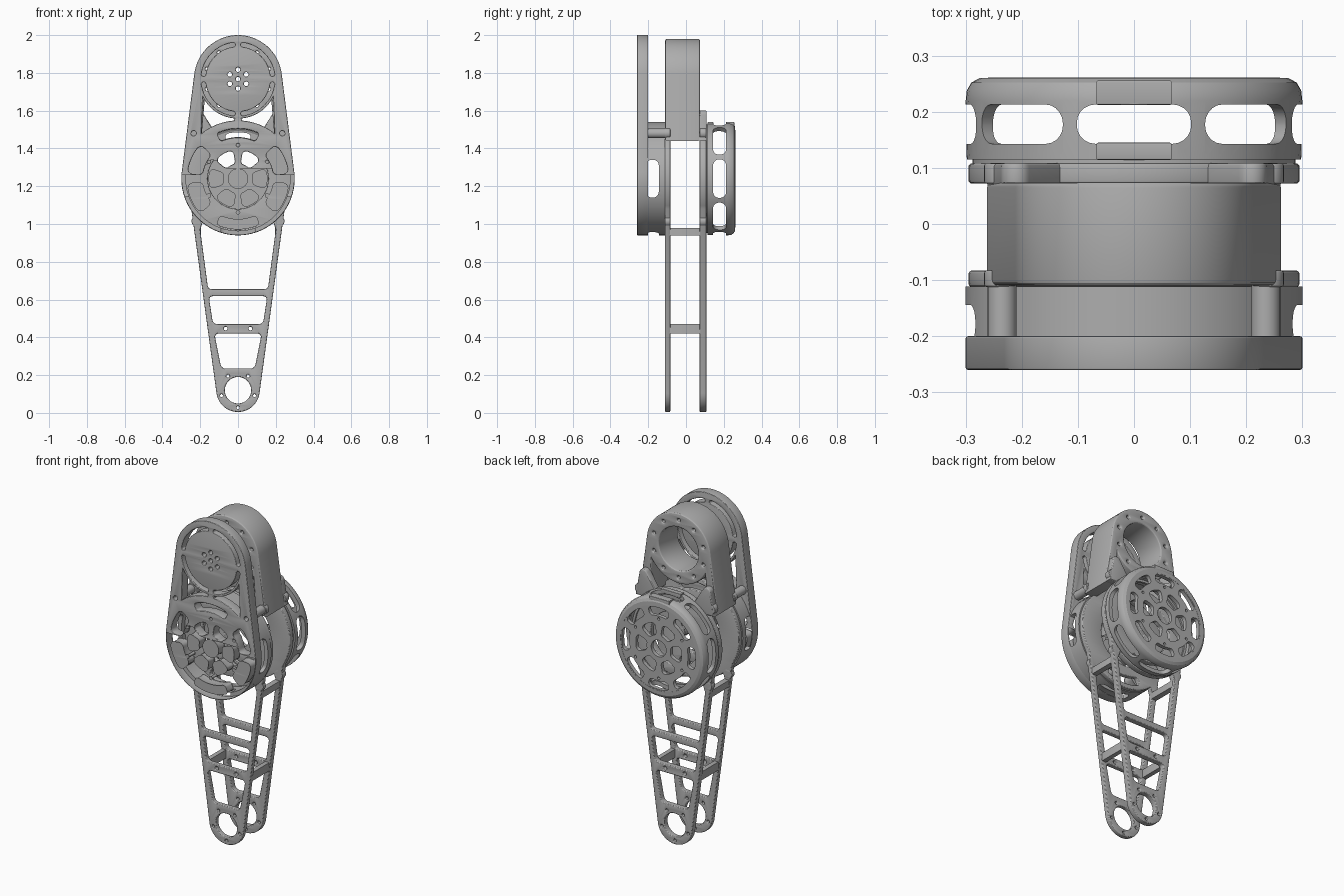
import bpy, bmesh
from math import sin, cos, pi, radians
from mathutils import Matrix, Vector

cube = bpy.data.objects.get("Cube")
if cube:
    bpy.data.objects.remove(cube)

metal = bpy.data.materials.new("machined_grey")
metal.use_nodes = True
COL = (0.42, 0.42, 0.42, 1)
metal.diffuse_color = COL
metal.node_tree.nodes["Principled BSDF"].inputs["Base Color"].default_value = COL

HUB, TOP, FOOT = 1.24, 1.767, 0.12      # axis heights of motor, pulley and foot
SHARP = radians(25)


# ---- outline helpers, all in the x-z plane ----
def arc(cz, r, a0, a1, n=24, cx=0):
    return [(cx + r * cos(radians(a0 + (a1 - a0) * i / n)),
             cz + r * sin(radians(a0 + (a1 - a0) * i / n))) for i in range(n + 1)]


def circle(cx, cz, r, n=24):
    return arc(cz, r, 0, 360, n, cx)[:-1]


def soften(pts, r):
    """Round every corner of a polygon."""
    out = []
    for i, p in enumerate(pts):
        p, a, b = Vector(p), Vector(pts[i - 1]), Vector(pts[(i + 1) % len(pts)])
        s, e = p + (a - p).normalized() * r, p + (b - p).normalized() * r
        for k in range(6):
            t = k / 5
            out.append(tuple(s * (1 - t) ** 2 + p * 2 * t * (1 - t) + e * t * t))
    return out


def round_rect(w, h, r):
    """Rounded rectangle from half sizes, with its long edges subdivided."""
    pts = []
    for cx, cz, a in ((w - r, h - r, 0), (r - w, h - r, 90), (r - w, r - h, 180), (w - r, r - h, 270)):
        pts += arc(cz, r, a, a + 90, 5, cx)
        if a in (0, 180):
            edge = pts[-1][1]
            pts += [(cx * (1 - k / 5), edge) for k in range(1, 10)]
    return pts


def sector(cz, r0, r1, mid, half, r=0.015):
    """Rounded slot bent around an axis."""
    rm, h = (r0 + r1) / 2, (r1 - r0) / 2
    return [((rm + v) * cos(radians(mid) + u / rm), cz + (rm + v) * sin(radians(mid) + u / rm))
            for u, v in round_rect(radians(half) * rm, h, min(r, h * 0.95))]


def ring_of(cz, r, hole, count, start=0):
    return [circle(r * cos(a), cz + r * sin(a), hole, 16)
            for a in (radians(start) + 2 * pi * i / count for i in range(count))]


def mirror(pts):
    return [(-x, z) for x, z in pts]


# ---- solid helpers ----
def finish(name, me):
    me.materials.clear()
    me.materials.append(metal)
    me.shade_smooth()
    me.set_sharp_from_angle(angle=SHARP)
    ob = bpy.data.objects.new(name, me)
    bpy.context.collection.objects.link(ob)
    return ob


def baked(ob):
    bpy.context.view_layer.update()
    return bpy.data.meshes.new_from_object(ob.evaluated_get(bpy.context.evaluated_depsgraph_get()))


def prism(name, outline, y0, y1, holes=(), bevel=0.0):
    """Plate with holes, running from y0 to y1."""
    cu = bpy.data.curves.new(name, 'CURVE')
    cu.dimensions, cu.fill_mode = '2D', 'BOTH'
    cu.extrude = (y1 - y0) / 2 - bevel
    cu.bevel_depth, cu.bevel_resolution, cu.offset = bevel, 2, -bevel
    for pts in [outline, *holes]:
        sp = cu.splines.new('POLY')
        sp.points.add(len(pts) - 1)
        for p, (x, z) in zip(sp.points, pts):
            p.co = (x, z, 0, 1)
        sp.use_cyclic_u = True
    tmp = bpy.data.objects.new(name, cu)
    bpy.context.collection.objects.link(tmp)
    me = baked(tmp)
    bpy.data.objects.remove(tmp)
    me.transform(Matrix.Translation((0, (y0 + y1) / 2, 0)) @ Matrix.Rotation(pi / 2, 4, 'X'))
    bm = bmesh.new()
    bm.from_mesh(me)
    bmesh.ops.remove_doubles(bm, verts=bm.verts, dist=1e-5)
    bmesh.ops.recalc_face_normals(bm, faces=bm.faces)
    bm.to_mesh(me)
    bm.free()
    return finish(name, me)


def lathe(name, profile):
    """Closed (radius, y) profile turned about the motor axis."""
    bm = bmesh.new()
    vs = [bm.verts.new((r, y, 0)) for r, y in profile]
    es = [bm.edges.new((vs[i - 1], vs[i])) for i in range(len(vs))]
    bmesh.ops.spin(bm, geom=vs + es, cent=(0, 0, 0), axis=(0, 1, 0), angle=2 * pi, steps=72)
    bmesh.ops.remove_doubles(bm, verts=bm.verts, dist=1e-5)
    bmesh.ops.recalc_face_normals(bm, faces=bm.faces)
    bmesh.ops.translate(bm, verts=bm.verts, vec=(0, 0, HUB))
    me = bpy.data.meshes.new(name)
    bm.to_mesh(me)
    bm.free()
    return finish(name, me)


def cut_windows(wall, angles, y, half_w, half_h, r):
    """Cut rounded windows radially through a drum wall."""
    for a in map(radians, angles):
        c = prism("window_cutter", round_rect(half_w, half_h, r), 0.2, 0.4)
        c.hide_render = True
        c.matrix_world = Matrix(((-sin(a), cos(a), 0, 0), (0, 0, 1, y),
                                 (cos(a), sin(a), 0, HUB), (0, 0, 0, 1)))
        m = wall.modifiers.new("cut", 'BOOLEAN')
        m.operation, m.object, m.solver = 'DIFFERENCE', c, 'EXACT'
        wall.data = baked(wall)
        wall.modifiers.clear()
        bpy.data.objects.remove(c)
    wall.data.set_sharp_from_angle(angle=SHARP)


def box(name, x0, x1, y0, y1, z0, z1, bevel=0.004):
    return prism(name, [(x0, z0), (x1, z0), (x1, z1), (x0, z1)], y0, y1, (), bevel)


# ---- spoked pattern shared by both motor covers ----
spokes = [circle(0, HUB, 0.05)]
spokes += [sector(HUB, 0.08, 0.152, a, 20, 0.02) for a in range(0, 360, 60)]
spokes += ring_of(HUB, 0.178, 0.008, 6, 30)

# ---- front cover: tapered frame with pulley disc ----
outline = arc(TOP, 0.233, 7, 173, 40) + arc(HUB, 0.3, 173, 367, 56)
holes = spokes + [sector(HUB, 0.218, 0.265, a, 25) for a in (90, 270)]
holes += [sector(HUB, 0.19, 0.268, a, 18, 0.025) for a in (24, 156, 204, 336)]
holes += [sector(TOP, 0.173, 0.195, a, 40, 0.01) for a in (45, 135, 225, 315)]
side_gap = arc(TOP, 0.209, 265, 207, 16) + arc(HUB, 0.308, 129, 94, 12)
holes += [side_gap, mirror(side_gap)]
holes += [circle(0, TOP, 0.012, 16)] + ring_of(TOP, 0.05, 0.012, 6, 30)
holes += [circle(s * 0.235, 1.48, 0.013, 16) for s in (-1, 1)]
prism("front_cover", outline, -0.26, -0.2, holes, 0.004)

# ---- front drum wall ----
drum = prism("front_drum_wall", circle(0, HUB, 0.3, 72), -0.203, -0.111, [circle(0, HUB, 0.276, 72)])
cut_windows(drum, (0, 180, 270), -0.178, 0.1, 0.034, 0.03)
for s in (-1, 1):
    prism("cover_post", circle(s * 0.235, 1.48, 0.026), -0.203, -0.1)

# ---- two leg plates joined by cross members ----
leg = arc(FOOT, 0.115, 188, 352, 24) + arc(HUB, 0.295, -33, 213, 60)


def bay(z0, w0, z1, w1):
    return soften([(-w0, z0), (w0, z0), (w1, z1), (-w1, z1)], 0.025)


# the tallest bay follows the round motor flange along its top
corner = soften([(0, 0.655), (0.158, 0.655), (0.203, 0.985)], 0.02)[6:12]
tall_bay = mirror(corner)[::-1] + corner + [(0.2, 0.97)] + arc(HUB, 0.297, 309, 231, 24) + [(-0.2, 0.97)]
openings = [bay(0.235, 0.088, 0.42, 0.125), bay(0.47, 0.132, 0.618, 0.155), tall_bay,
            circle(0, FOOT, 0.07, 32), circle(0, HUB, 0.16, 48)]
openings += [sector(HUB, 0.22, 0.268, a, 25) for a in (90, 270)]
openings += [circle(s * 0.065, 0.446, 0.01, 16) for s in (-1, 1)]
openings += ring_of(FOOT, 0.092, 0.008, 5, 270)
for name, y0, y1 in (("front_leg_plate", -0.112, -0.083), ("back_leg_plate", 0.072, 0.108)):
    prism(name, leg, y0, y1, openings, 0.006)
    for s in (-1, 1):
        for x, z in ((0.217, 1.015), (0.238, 1.48)):
            prism("plate_lug", circle(s * x, z, 0.029), y0, y1, [circle(s * x, z, 0.011, 16)], 0.004)
for s in (-1, 1):
    box("lower_cross_member", *sorted((s * 0.13, s * 0.157)), -0.09, 0.09, 0.42, 0.47)
    box("upper_cross_member", *sorted((s * 0.195, s * 0.228)), -0.09, 0.09, 0.94, 0.98)

# ---- upper housing with bore ----
shell = arc(TOP, 0.213, 6, 174, 40) + [(-0.262, 1.44), (-0.195, 1.44)]
shell += arc(TOP, 0.208, 212, 328, 24) + [(0.195, 1.44), (0.262, 1.44)]
prism("upper_housing", shell, -0.11, 0.074,
      [circle(0, TOP, 0.13, 48)] + ring_of(TOP, 0.172, 0.009, 10, 18), 0.01)
for s in (-1, 1):
    ear = arc(1.575, 0.027, 0, 150, 12, 0.21) + [(0.13, 1.5), (0.19, 1.44), (0.262, 1.44)]
    prism("housing_ear", ear if s > 0 else mirror(ear), 0.065, 0.109, (), 0.008)

# ---- back motor cover ----
rim = lathe("back_cover_rim", [(0.298, 0.115), (0.3, 0.22), (0.298, 0.238), (0.29, 0.252), (0.275, 0.26),
                               (0.252, 0.261), (0.252, 0.236), (0.272, 0.225), (0.276, 0.115)])
cut_windows(rim, range(0, 360, 45), 0.178, 0.102, 0.035, 0.033)
prism("back_cover_face", circle(0, HUB, 0.256, 72), 0.237, 0.26,
      spokes + [sector(HUB, 0.195, 0.245, a, 17, 0.02) for a in range(0, 360, 45)])
prism("back_cover_seat", circle(0, HUB, 0.288, 72), 0.105, 0.118, [circle(0, HUB, 0.262, 72)])
box("cover_top_tab", -0.067, 0.067, 0.212, 0.256, 1.515, 1.54)
box("cover_lower_tab", -0.067, 0.067, 0.114, 0.145, 1.515, 1.54)
